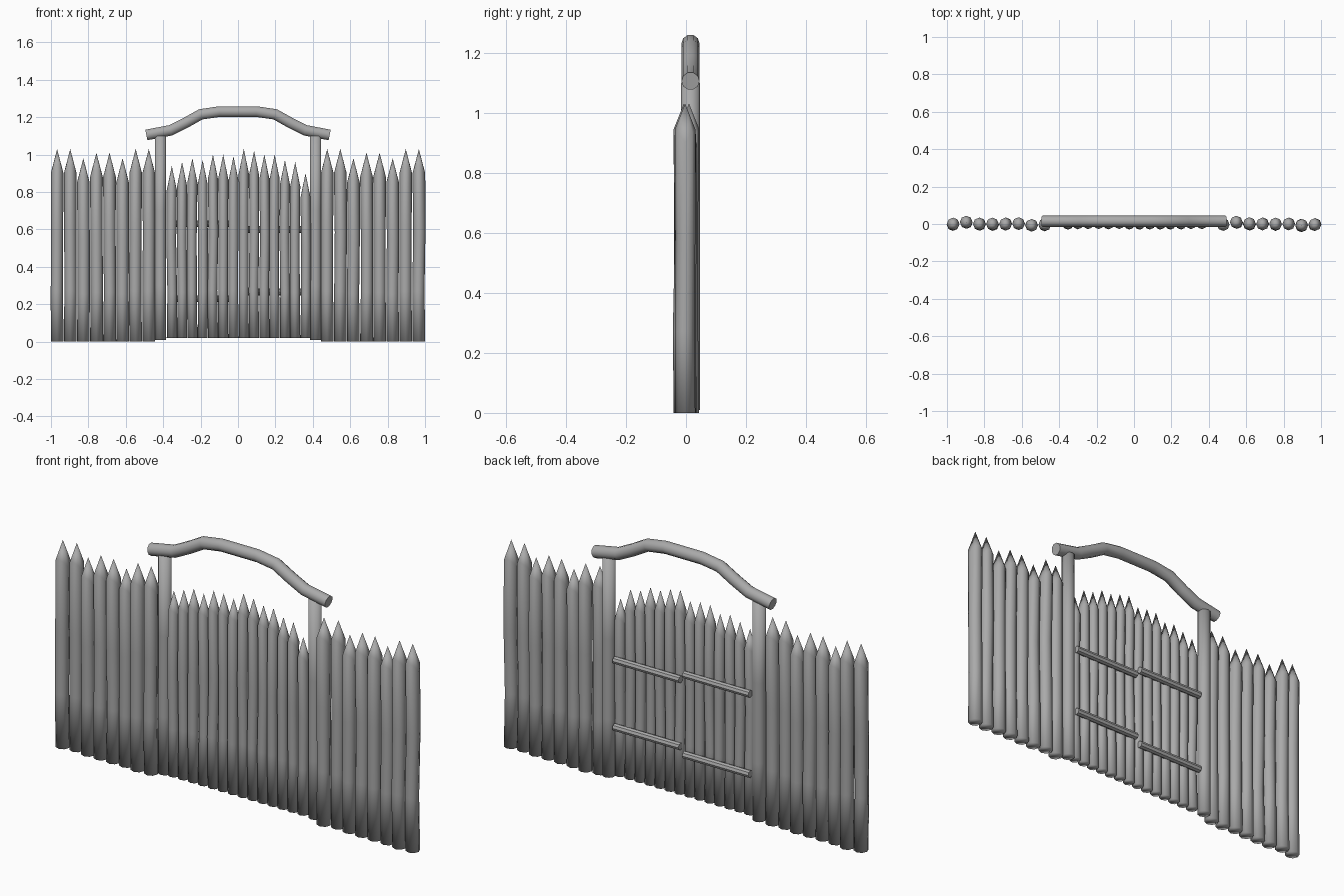
import bpy, bmesh, random
from math import sin, cos, pi
from mathutils import Vector

random.seed(4)
cube = bpy.data.objects.get("Cube")
if cube:
    bpy.data.objects.remove(cube, do_unlink=True)

wood = bpy.data.materials.new("weathered_grey_wood")
wood.use_nodes = True
GREY = (0.4, 0.4, 0.4, 1)
wood.diffuse_color = GREY
wood.node_tree.nodes["Principled BSDF"].inputs["Base Color"].default_value = GREY


def finish(bm, name, sharp=False):
    """Turn a bmesh into a smooth shaded wooden object."""
    bmesh.ops.recalc_face_normals(bm, faces=bm.faces)
    mesh = bpy.data.meshes.new(name)
    bm.to_mesh(mesh)
    bm.free()
    mesh.materials.append(wood)
    obj = bpy.data.objects.new(name, mesh)
    bpy.context.collection.objects.link(obj)
    for o in bpy.context.selected_objects:
        o.select_set(False)
    obj.select_set(True)
    bpy.context.view_layer.objects.active = obj
    if sharp:
        bpy.ops.object.shade_smooth_by_angle(angle=0.7)
    else:
        bpy.ops.object.shade_smooth()
    return obj


def bridge(bm, a, b):
    n = len(a)
    for i in range(n):
        j = (i + 1) % n
        bm.faces.new((a[i], a[j], b[j], b[i]))


def stake(name, x, y, base, tip, r, sides=8):
    """Slightly crooked round stake with a hewn point."""
    bm = bmesh.new()
    shoulder = tip - 0.13
    rings = []
    for t in (0, 0.3, 0.65, 1):
        middle = 0 < t < 1
        dx = random.uniform(-0.003, 0.003) if middle else 0
        dy = random.uniform(-0.005, 0.003) if middle else 0
        ring = []
        for k in range(sides):
            a = 2 * pi * k / sides
            z = base + t * (shoulder - base)
            if t == 1:
                z += 0.045 * abs(sin(a))
            rr = r * (0.96 if middle else 1)
            ring.append(bm.verts.new((x + dx + rr * cos(a), y + dy + rr * sin(a), z)))
        rings.append(ring)
    for a, b in zip(rings, rings[1:]):
        bridge(bm, a, b)
    bm.faces.new(rings[0][::-1])
    point = bm.verts.new((x, y, tip))
    for i in range(sides):
        bm.faces.new((rings[-1][i], rings[-1][(i + 1) % sides], point))
    return finish(bm, name)


def log(name, path, r, sides=10, sharp=True):
    """Round log swept along a path lying in one upright plane."""
    bm = bmesh.new()
    pts = [Vector(p) for p in path]
    rings = []
    for i, p in enumerate(pts):
        along = (pts[min(i + 1, len(pts) - 1)] - pts[max(i - 1, 0)]).normalized()
        side = Vector((0, 1, 0))
        up = along.cross(side)
        rings.append([bm.verts.new(p + r * (cos(2 * pi * k / sides) * side
                                            + sin(2 * pi * k / sides) * up))
                      for k in range(sides)])
    for a, b in zip(rings, rings[1:]):
        bridge(bm, a, b)
    bm.faces.new(rings[0])
    bm.faces.new(rings[-1])
    return finish(bm, name, sharp)


# Fence stakes on both sides
tips = (1.03, 1.03, 0.98, 1.01, 1.01, 0.98, 1.03, 1.03)
depths = (0, 0.01, 0, 0, 0, 0.002, -0.007, -0.003)
for i in range(8):
    stake(f"right_fence_stake_{i + 1}", -0.967 + 0.07 * i, depths[i], 0, tips[i], 0.034)
    stake(f"left_fence_stake_{i + 1}", 0.967 - 0.07 * i,
          (-0.003, -0.007, 0, 0, 0, 0.002, 0.01, -0.003)[i], 0, tips[i], 0.034)

# Gate stakes
gate_tips = (0.94, 0.96, 0.98, 0.97, 1.0, 1.0, 0.99,
             1.03, 1.02, 1.0, 1.0, 0.97, 0.96, 0.90)
for i, tip in enumerate(gate_tips):
    stake(f"gate_stake_{i + 1}", -0.354 + 0.055 * i, 0, 0.02, tip, 0.027)

# Rails on the back of the two gate leaves
for side, heights in (("left", (0.60, 0.265)), ("right", (0.63, 0.23))):
    s = 1 if side == "left" else -1
    for level, z in zip(("upper", "lower"), heights):
        log(f"{side}_{level}_rail", [(s * 0.01, 0.028, z), (s * 0.375, 0.028, z)], 0.018, 8)

# Gate posts
for side, s in (("left", 1), ("right", -1)):
    log(f"{side}_post", [(s * 0.415, 0.015, z) for z in (0.01, 0.3, 0.7, 1.1)],
        0.031, 10, False)

# Arched beam
half = [(0.49, 1.105), (0.36, 1.13), (0.28, 1.17), (0.2, 1.215), (0.1, 1.23)]
arch = [(-x, 0.015, z) for x, z in half] + [(x, 0.015, z) for x, z in reversed(half)]
log("arched_beam", arch, 0.03)
